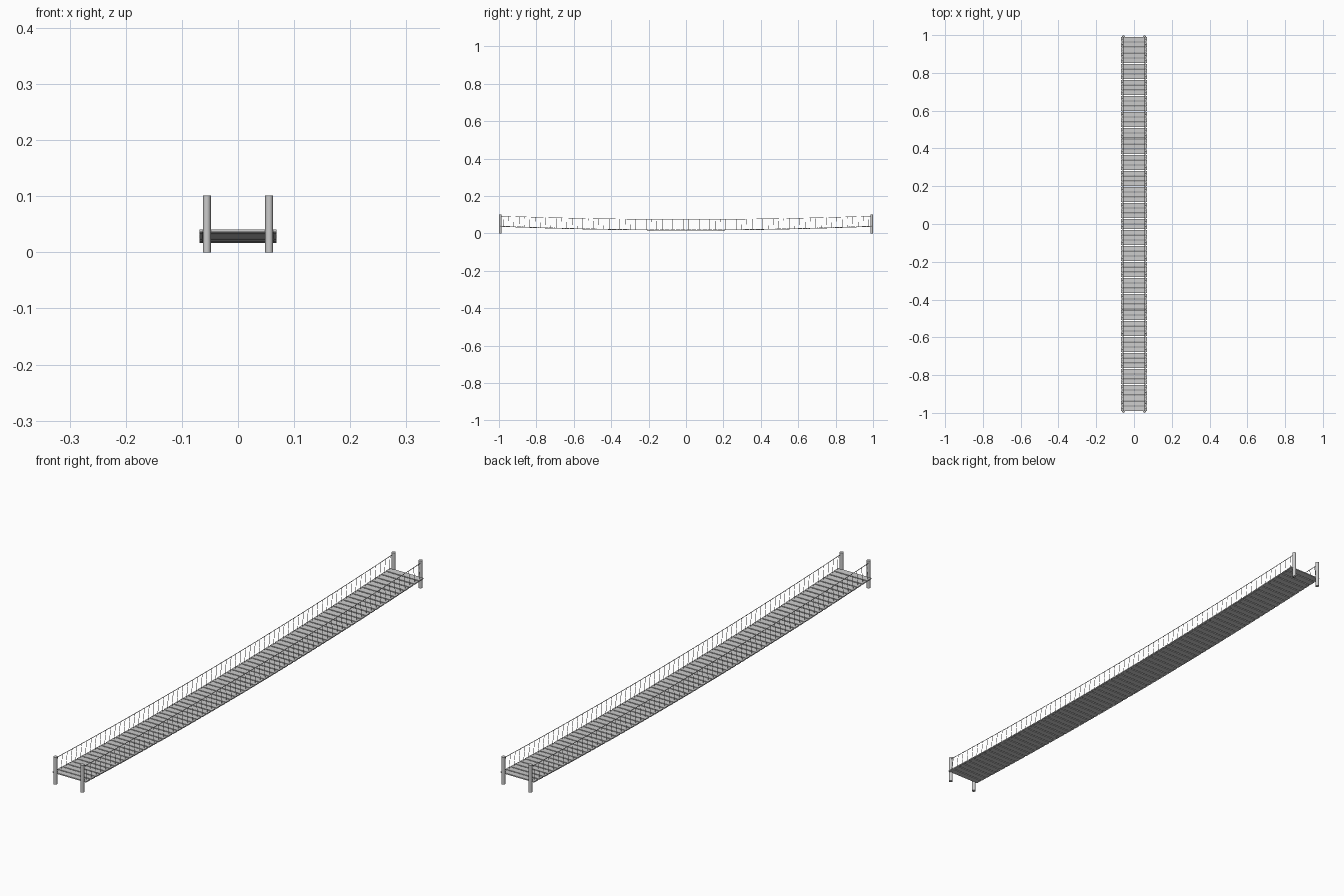
import bpy, math

if "Cube" in bpy.data.objects:
    bpy.data.objects.remove(bpy.data.objects["Cube"])

N = 70            # planks along the span
HALF = 0.992      # half length of the deck
RX = 0.058        # handrail offset from the centre line


def deck_z(y):
    return 0.0185 + 0.020 * (y / HALF) ** 2


def rail_z(y):
    return 0.075 + 0.018 * (y / HALF) ** 2


def slope(y):
    return math.atan(0.040 * y / HALF ** 2)


def curve_object(name, paths, radius, res=1):
    cu = bpy.data.curves.new(name, 'CURVE')
    cu.dimensions = '3D'
    cu.bevel_depth = radius
    cu.bevel_resolution = res
    cu.use_fill_caps = True
    for path in paths:
        sp = cu.splines.new('POLY')
        sp.points.add(len(path) - 1)
        for p, co in zip(sp.points, path):
            p.co = (*co, 1)
    ob = bpy.data.objects.new(name, cu)
    bpy.context.collection.objects.link(ob)
    return ob


# Deck planks, each tilted to follow the sag
pitch = 2 * HALF / N
ys = [-HALF + pitch * (i + 0.5) for i in range(N)]
for i, y in enumerate(ys):
    bpy.ops.mesh.primitive_cube_add(size=1, location=(0, y, deck_z(y)),
                                    rotation=(slope(y), 0, 0))
    ob = bpy.context.object
    ob.name = f"plank_{i:02d}"
    ob.scale = (0.137, pitch * 0.85, 0.004)

# Ropes: handrails, deck ropes and hangers on both sides
span = [-0.993 + 1.986 * i / 48 for i in range(49)]
sides = (-1, 1)
curve_object("handrail_ropes", [[(s * RX, y, rail_z(y)) for y in span] for s in sides], 0.0011)
curve_object("deck_ropes", [[(s * 0.062, y, deck_z(y) - 0.001) for y in span] for s in sides], 0.0015)
hangers = []
for s in sides:
    for y in ys:
        h = rail_z(y) - deck_z(y)
        hangers.append([(s * 0.062, y, deck_z(y)),
                        (s * RX, y - h * math.sin(slope(y)), rail_z(y))])
curve_object("hanger_ropes", hangers, 0.0008)

# End posts
for sx in sides:
    for sy in sides:
        bpy.ops.mesh.primitive_cylinder_add(vertices=16, radius=0.007, depth=0.101,
                                            location=(sx * 0.0555, sy * 0.993, 0.0505))
        bpy.context.object.name = f"post_{'left' if sx < 0 else 'right'}_{'front' if sy < 0 else 'back'}"
        bpy.ops.object.shade_smooth_by_angle()
